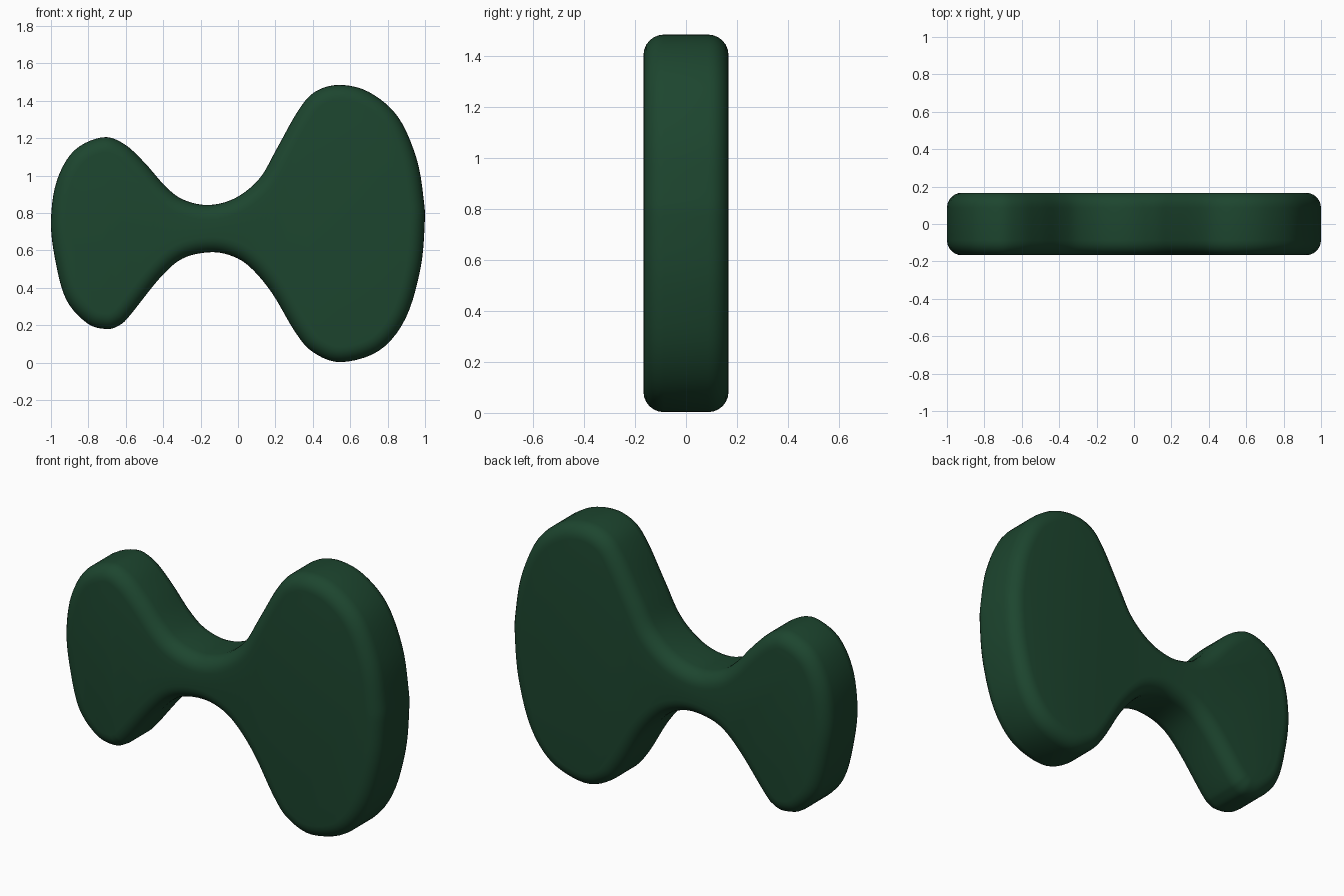
import bpy, bmesh, math
from mathutils import Vector

if "Cube" in bpy.data.objects:
    bpy.data.objects.remove(bpy.data.objects["Cube"])

HALF, RADIUS, ARC, SUB = 0.167, 0.08, 6, 5

# Front silhouette (x, z), clockwise from the top of the small lobe
OUTLINE = [
    (-.725, 1.205), (-.61, 1.17), (-.50, 1.07), (-.39, .945), (-.295, .873),
    (-.16, .843), (-.015, .88), (.115, .985), (.205, 1.14), (.32, 1.345),
    (.41, 1.447), (.54, 1.485), (.70, 1.447), (.855, 1.315), (.955, 1.09),
    (.993, .87), (.998, .74), (.975, .50), (.895, .235), (.755, .065),
    (.55, .003), (.40, .057), (.305, .165), (.18, .375), (.06, .515),
    (-.045, .575), (-.16, .59), (-.30, .555), (-.42, .45), (-.58, .25),
    (-.635, .2), (-.70, .18), (-.805, .21), (-.92, .34), (-.98, .565),
    (-1.0, .765), (-.968, .975), (-.875, 1.135)]


def smooth_loop(points):
    """Closed Catmull-Rom curve through the points."""
    p = [Vector(q) for q in points]
    n, out = len(p), []
    for i in range(n):
        a, b, c, d = p[i - 1], p[i], p[(i + 1) % n], p[(i + 2) % n]
        for k in range(SUB):
            t = k / SUB
            out.append(.5 * (2 * b + (c - a) * t + (2 * a - 5 * b + 4 * c - d) * t * t
                             + (3 * b - a - 3 * c + d) * t ** 3))
    return out


loop = smooth_loop(OUTLINE)
n = len(loop)
inward = []
for i in range(n):
    t = (loop[(i + 2) % n] - loop[i - 2]).normalized()
    inward.append(Vector((t.y, -t.x)))

# Quarter-round edge: (inset, y) from front face to back face
arc = [(RADIUS * (1 - math.sin(a)), HALF - RADIUS * (1 - math.cos(a)))
       for a in (math.pi / 2 * k / ARC for k in range(ARC + 1))]
section = [(d, -y) for d, y in arc] + [(d, y) for d, y in reversed(arc)]

# Slab body
bm = bmesh.new()
rings = []
for d, y in section:
    ring = []
    for p, m in zip(loop, inward):
        q = p + m * d
        ring.append(bm.verts.new((q.x, y, q.y)))
    rings.append(ring)
for a, b in zip(rings, rings[1:]):
    for i in range(n):
        j = (i + 1) % n
        bm.faces.new((a[i], a[j], b[j], b[i]))
bm.faces.new(rings[0])
bm.faces.new(rings[-1][::-1])
bmesh.ops.recalc_face_normals(bm, faces=bm.faces)
for f in bm.faces:
    f.smooth = True

mesh = bpy.data.meshes.new("rounded_slab")
bm.to_mesh(mesh)
bm.free()
body = bpy.data.objects.new("rounded_slab", mesh)
bpy.context.collection.objects.link(body)

# Dark green finish
mat = bpy.data.materials.new("dark_green")
mat.diffuse_color = (0.012, 0.06, 0.028, 1)
mat.use_nodes = True
mat.node_tree.nodes["Principled BSDF"].inputs["Base Color"].default_value = mat.diffuse_color
mesh.materials.append(mat)
